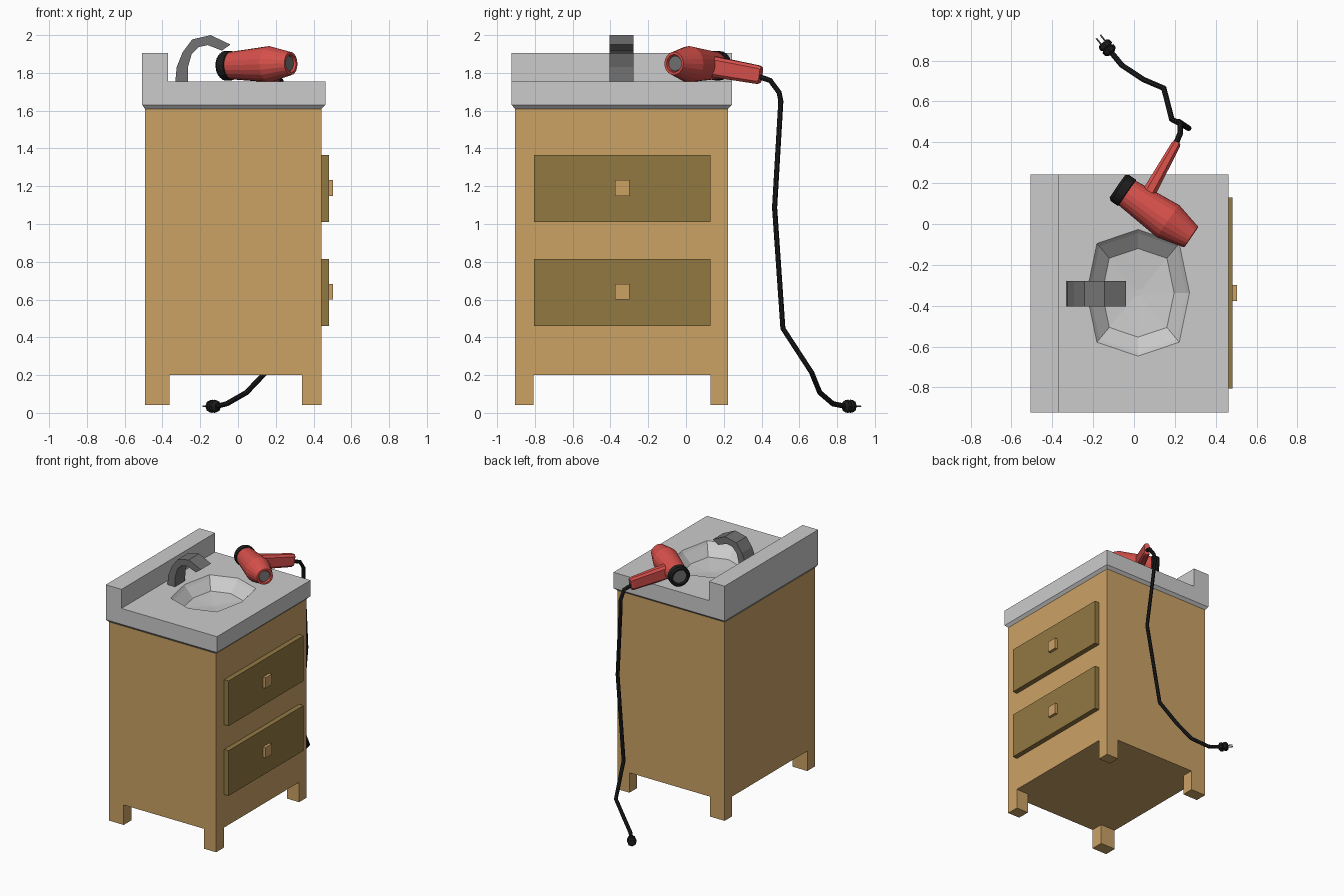
import bpy, bmesh, math
from mathutils import Vector

if "Cube" in bpy.data.objects:
    bpy.data.objects.remove(bpy.data.objects["Cube"])


def material(name, rgb):
    m = bpy.data.materials.new(name)
    m.diffuse_color = (*rgb, 1)
    m.use_nodes = True
    m.node_tree.nodes["Principled BSDF"].inputs["Base Color"].default_value = m.diffuse_color
    return m


WOOD = material("wood", (0.60, 0.36, 0.13))
DRAWER = material("drawer_wood", (0.29, 0.19, 0.055))
RED = material("red_plastic", (0.68, 0.08, 0.07))
BLACK = material("black_rubber", (0.012, 0.012, 0.012))
METAL = material("dark_metal", (0.17, 0.17, 0.17))


def loft(name, rings, mat=None):
    """Skin a list of equal-length point rings and cap both ends."""
    bm = bmesh.new()
    vs = [[bm.verts.new(p) for p in r] for r in rings]
    n = len(vs[0])
    for a, b in zip(vs, vs[1:]):
        for i in range(n):
            j = (i + 1) % n
            bm.faces.new((a[i], a[j], b[j], b[i]))
    bm.faces.new(vs[0])
    bm.faces.new(vs[-1])
    bmesh.ops.recalc_face_normals(bm, faces=bm.faces)
    me = bpy.data.meshes.new(name)
    bm.to_mesh(me)
    bm.free()
    ob = bpy.data.objects.new(name, me)
    bpy.context.collection.objects.link(ob)
    if mat:
        me.materials.append(mat)
    return ob


def rect(x0, x1, y0, y1, z):
    return [(x0, y0, z), (x1, y0, z), (x1, y1, z), (x0, y1, z)]


def box(name, x0, x1, y0, y1, z0, z1, mat=None):
    return loft(name, [rect(x0, x1, y0, y1, z) for z in (z0, z1)], mat)


def lathe(name, start, end, profile, sides, mat):
    """Turn (distance, radius) pairs about the axis from start towards end."""
    o = Vector(start)
    d = (Vector(end) - o).normalized()
    u = d.cross(Vector((0, 0, 1))).normalized()
    w = u.cross(d)
    return loft(name, [[o + d * s + (u * math.cos(t) + w * math.sin(t)) * r
                        for t in (2 * math.pi * i / sides for i in range(sides))]
                       for s, r in profile], mat)


# Cabinet body and legs
X0, X1, Y0, Y1 = -0.493, 0.443, -0.905, 0.222
box("cabinet", X0, X1, Y0, Y1, 0.20, 1.61, WOOD)
for xn, xa, xb in (("left", X0, X0 + 0.13), ("right", X1 - 0.105, X1)):
    for yn, ya, yb in (("front", Y0, Y0 + 0.098), ("back", Y1 - 0.093, Y1)):
        box(f"{yn}_{xn}_leg", xa, xb, ya, yb, 0.043, 0.20, WOOD)

# Drawers with knobs
for n, z in (("upper", 1.01), ("lower", 0.46)):
    box(n + "_drawer", X1, 0.482, -0.805, 0.129, z, z + 0.356, DRAWER)
    box(n + "_knob", 0.482, 0.504, -0.377, -0.298, z + 0.139, z + 0.223, WOOD)

# Countertop with bevelled underside and backsplash
C = (-0.507, 0.463, -0.923, 0.243)
top = loft("countertop", [rect(X0, X1, Y0, Y1, 1.61),
                          rect(*C, 1.63), rect(*C, 1.755)])
box("backsplash", -0.507, -0.37, -0.923, 0.243, 1.755, 1.905)

# Sink basin cut into the countertop
octagon = [(1, 0), (.8, .78), (0, 1), (-.8, .78),
           (-1, 0), (-.8, -.78), (0, -1), (.8, -.78)]
cutter = loft("sink_cutter", [[(0.02 + 0.252 * k * x, -0.337 + 0.31 * k * y, z)
                               for x, y in octagon]
                              for k, z in ((1, 1.8), (1, 1.755), (.94, 1.735),
                                           (.70, 1.67), (.05, 1.655))])
cutter.hide_render = True
cutter.hide_set(True)
cut = top.modifiers.new("sink", 'BOOLEAN')
cut.operation = 'DIFFERENCE'
cut.solver = 'EXACT'
cut.object = cutter

# Arched faucet
arch = [((-.332, 1.75), (-.266, 1.75)), ((-.325, 1.83), (-.265, 1.83)),
        ((-.293, 1.91), (-.245, 1.90)), ((-.243, 1.977), (-.208, 1.937)),
        ((-.145, 2.0), (-.160, 1.947)), ((-.04, 1.95), (-.085, 1.918))]
loft("faucet", [[(o[0], -.405, o[1]), (o[0], -.278, o[1]),
                 (i[0], -.278, i[1]), (i[0], -.405, i[1])] for o, i in arch], METAL)

# Hair dryer barrel, nozzle grille and rear cap
REAR, FRONT = (-0.06, 0.17, 1.838), (0.28, -0.064, 1.85)
lathe("dryer_barrel", REAR, FRONT,
      [(0.01, .070), (.04, .074), (.276, .096), (.413, .061), (.413, .047), (.395, .044)],
      20, RED)
lathe("nozzle_grille", REAR, FRONT, [(.38, .043), (.402, .040)], 20, METAL)
lathe("rear_cap", REAR, FRONT,
      [(0, .05), (-.025, .056), (-.025, .068), (-.012, .078), (.03, .078), (.035, .07)],
      20, BLACK)
lathe("rear_grille", REAR, FRONT, [(-.008, .053), (.005, .05)], 20, METAL)

# Dryer handle with chamfered section
H0, H1 = Vector((.04, .095, 1.842)), Vector((.209, .396, 1.788))
d = (H1 - H0).normalized()
side = d.cross(Vector((0, 0, 1))).normalized()
up = side.cross(d)
chamfer = [(1, .7), (.5, 1), (-.5, 1), (-1, .7),
           (-1, -.7), (-.5, -1), (.5, -1), (1, -.7)]
loft("dryer_handle", [[H0.lerp(H1, t) + side * a * x + up * b * y for x, y in chamfer]
                      for t, a, b in ((0, .036, .056), (.95, .023, .049), (1, .018, .042))],
     RED)

# Hanging cord
path = [(.195, .375, 1.785), (.212, .41, 1.772), (.227, .446, 1.760), (.225, .493, 1.696),
        (.218, .502, 1.65), (.268, .469, 1.087), (.185, .513, .447), (.146, .665, .214),
        (.045, .708, .108), (-.06, .778, .048), (-.115, .845, .035)]
cu = bpy.data.curves.new("cord", 'CURVE')
cu.dimensions = '3D'
cu.bevel_depth = 0.014
cu.bevel_resolution = 2
cu.use_fill_caps = True
sp = cu.splines.new('POLY')
sp.points.add(len(path) - 1)
for p, c in zip(sp.points, path):
    p.co = (*c, 1)
sp.use_smooth = False
cu.materials.append(BLACK)
bpy.context.collection.objects.link(bpy.data.objects.new("cord", cu))

# Plug with two prongs
P0, P1 = Vector((-.108, .835, .035)), Vector((-.163, .903, .035))
lathe("plug", P0, P1, [(0, .018), (.012, .033), (.03, .035), (.036, .027),
                       (.044, .035), (.062, .033), (.07, .022)], 8, BLACK)
d = (P1 - P0).normalized()
side = d.cross(Vector((0, 0, 1)))
for n, k in (("left", -.013), ("right", .013)):
    a = P0 + d * .06 + side * k
    lathe(n + "_prong", a, a + d, [(0, .004), (.046, .004)], 6, METAL)
